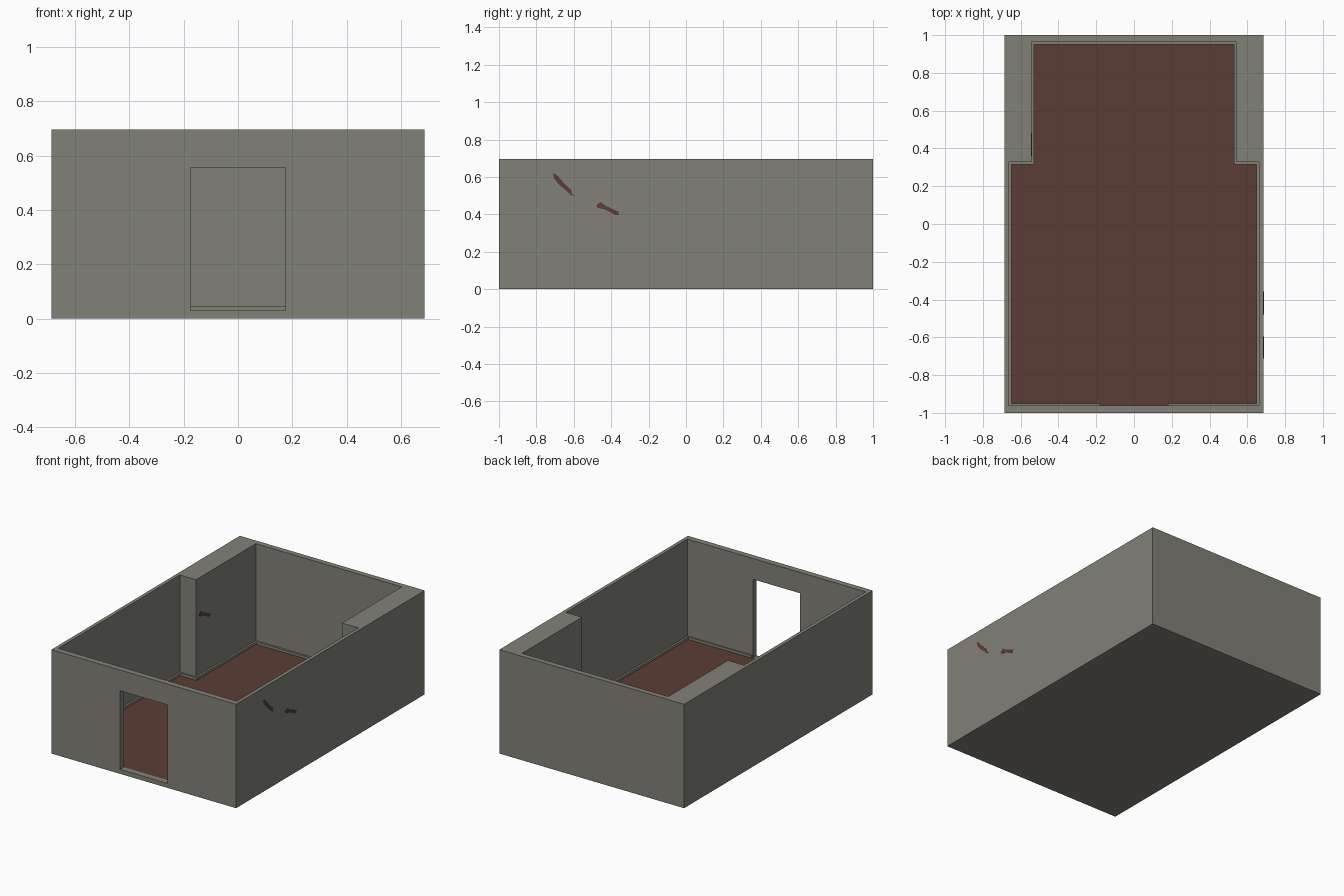
import bpy, bmesh
from mathutils import Vector

if "Cube" in bpy.data.objects:
    bpy.data.objects.remove(bpy.data.objects["Cube"])


def material(name, rgb):
    m = bpy.data.materials.new(name)
    m.diffuse_color = (*rgb, 1)
    m.use_nodes = True
    m.node_tree.nodes["Principled BSDF"].inputs["Base Color"].default_value = m.diffuse_color
    return m


STONE = material("grey plaster", (0.223, 0.220, 0.186))
RED = material("dark red", (0.104, 0.045, 0.036))


def prism(name, outline, lo, hi, mat, axis="z"):
    """Extrude a 2D outline from lo to hi along z (xy outline) or x (yz outline)."""
    def place(p, h):
        return Vector((p[0], p[1], h)) if axis == "z" else Vector((h, p[0], p[1]))
    bm = bmesh.new()
    face = bm.faces.new([bm.verts.new(place(p, lo)) for p in outline])
    grown = bmesh.ops.extrude_face_region(bm, geom=[face])["geom"]
    shift = place((0, 0), hi - lo)
    bmesh.ops.translate(bm, vec=shift,
                        verts=[v for v in grown if isinstance(v, bmesh.types.BMVert)])
    bmesh.ops.recalc_face_normals(bm, faces=bm.faces)
    mesh = bpy.data.meshes.new(name)
    bm.to_mesh(mesh)
    bm.free()
    mesh.materials.append(mat)
    ob = bpy.data.objects.new(name, mesh)
    bpy.context.collection.objects.link(ob)
    return ob


def rect(x, y0, y1):
    return [(-x, y0), (x, y0), (x, y1), (-x, y1)]


def mirrored(half):
    """Close a right-hand half outline with its mirror image."""
    return half + [(-x, y) for x, y in reversed(half)]


def cut(ob, cutter):
    mod = ob.modifiers.new("cut", "BOOLEAN")
    mod.operation = "DIFFERENCE"
    mod.solver = "EXACT"
    mod.object = cutter
    bpy.context.view_layer.objects.active = ob
    bpy.ops.object.modifier_apply(modifier=mod.name)
    bpy.data.objects.remove(cutter)


# Room plan, right half: wide at the front, narrow at the back
def room_half(inset):
    i = inset
    return [(0.662 - i, -0.960 + i * 0.7), (0.662 - i, 0.328 - i),
            (0.542 - i, 0.328 - i), (0.542 - i, 0.963 - i)]


# Walls with floor slab, hollowed out, with a doorway in the front
walls = prism("walls", rect(0.686, -1, 1), 0, 0.697, STONE)
cut(walls, prism("room_cutter", mirrored(room_half(0)), 0.028, 0.9, STONE))
cut(walls, prism("door_cutter", rect(0.175, -1.1, -0.9), 0.030, 0.557, STONE))

# Red floor
prism("floor", mirrored(room_half(0)), 0.027, 0.030, RED)

# Skirting board round the room, open at the doorway
T = 0.013
outer = [(0.180, -0.960)] + room_half(0)
inner = [(0.180, -0.960 + T * 0.7)] + room_half(T)
band = mirrored(outer) + list(reversed(mirrored(inner)))
prism("skirting_board", band, 0.029, 0.047, STONE)

# Red stains: two on the right outer wall, one on the left inner wall
streak = [(-0.712, 0.62), (-0.692, 0.612), (-0.66, 0.575), (-0.635, 0.548),
          (-0.612, 0.53), (-0.612, 0.512), (-0.595, 0.498), (-0.618, 0.504),
          (-0.637, 0.525), (-0.675, 0.555), (-0.705, 0.592)]
blot = [(-0.48, 0.448), (-0.458, 0.466), (-0.43, 0.446), (-0.385, 0.425),
        (-0.362, 0.415), (-0.358, 0.397), (-0.38, 0.398), (-0.43, 0.425), (-0.475, 0.436)]
prism("stain_streak", streak, 0.685, 0.687, RED, "x")
prism("stain_blot", blot, 0.685, 0.687, RED, "x")
prism("stain_inner", [(y + 0.84, z) for y, z in blot], -0.543, -0.541, RED, "x")
